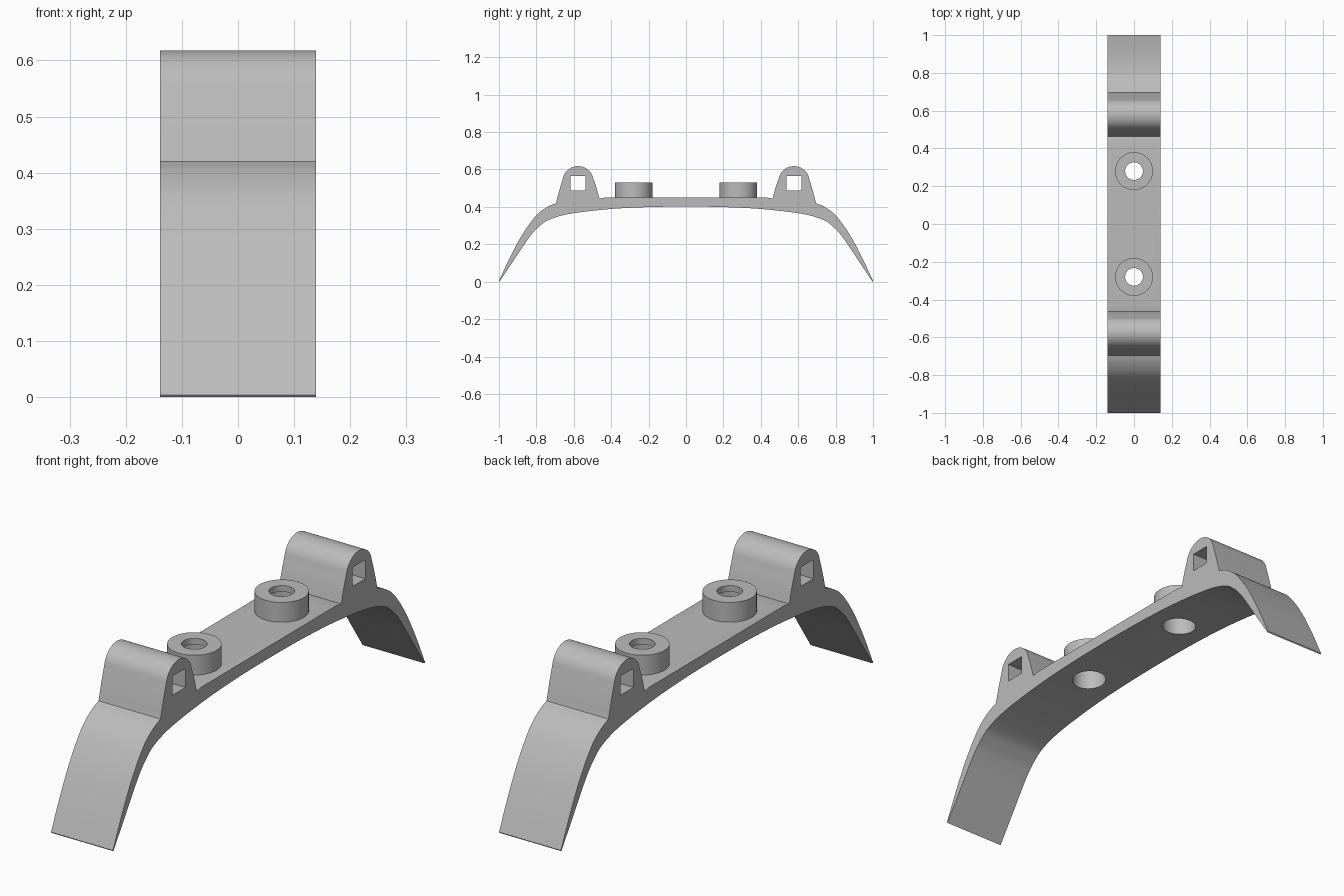
import bpy, bmesh, math
from mathutils import Vector

if "Cube" in bpy.data.objects:
    bpy.data.objects.remove(bpy.data.objects["Cube"], do_unlink=True)

HALF_WIDTH = 0.139
BOSS_Y = 0.28
LUG_Y = 0.577

grey = bpy.data.materials.new("plain grey")
grey.use_nodes = True
grey.diffuse_color = (0.5, 0.5, 0.5, 1)
grey.node_tree.nodes["Principled BSDF"].inputs["Base Color"].default_value = grey.diffuse_color


def smooth_path(points, steps=8):
    """Smooth curve through the given points."""
    p = [Vector(q) for q in points]
    p = [2 * p[0] - p[1]] + p + [2 * p[-1] - p[-2]]
    out = []
    for a, b, c, d in zip(p, p[1:], p[2:], p[3:]):
        for i in range(steps):
            t = i / steps
            out.append(0.5 * (2 * b + (c - a) * t + (2 * a - 5 * b + 4 * c - d) * t**2
                              + (3 * b - a - 3 * c + d) * t**3))
    return out + [p[-2]]


def prism(name, outline, half):
    """Extrude a side outline (y, z) across the width."""
    bm = bmesh.new()
    face = bm.faces.new([bm.verts.new((-half, y, z)) for y, z in outline])
    ext = bmesh.ops.extrude_face_region(bm, geom=[face])
    verts = [v for v in ext["geom"] if isinstance(v, bmesh.types.BMVert)]
    bmesh.ops.translate(bm, verts=verts, vec=(2 * half, 0, 0))
    bmesh.ops.recalc_face_normals(bm, faces=bm.faces)
    mesh = bpy.data.meshes.new(name)
    bm.to_mesh(mesh)
    bm.free()
    obj = bpy.data.objects.new(name, mesh)
    bpy.context.collection.objects.link(obj)
    mesh.materials.append(grey)
    return obj


def cylinder(name, y, radius, low, high):
    bpy.ops.mesh.primitive_cylinder_add(vertices=64, radius=radius, depth=high - low,
                                        location=(0, y, (low + high) / 2))
    obj = bpy.context.object
    obj.name = name
    obj.data.materials.append(grey)
    return obj


def combine(target, tool, operation):
    mod = target.modifiers.new(tool.name, "BOOLEAN")
    mod.operation, mod.solver, mod.object = operation, "EXACT", tool
    tool.hide_render = True
    bpy.context.view_layer.objects.active = target
    bpy.ops.object.modifier_apply(modifier=mod.name)
    bpy.data.objects.remove(tool, do_unlink=True)


# Half outline: flat deck, rounded lug, curved leg, then the underside back to the middle
lug_arc = [(LUG_Y - 0.083 * math.cos(a), 0.535 + 0.083 * math.sin(a))
           for a in (math.radians(12 + 156 * i / 24) for i in range(25))]
lug = smooth_path([(0.463, 0.445), (0.478, 0.5), lug_arc[0]], 4)[:-1] + lug_arc
lug += smooth_path([lug_arc[-1], (0.677, 0.49), (0.695, 0.42)], 4)[1:]
leg = smooth_path([(0.695, 0.42), (0.737, 0.402), (0.79, 0.365), (0.84, 0.305),
                   (0.893, 0.222), (0.95, 0.112), (1.0, 0.004)])[1:]
under = smooth_path([(0.997, 0), (0.92, 0.115), (0.837, 0.238), (0.785, 0.295), (0.73, 0.332),
                     (0.62, 0.363), (0.41, 0.388), (0.2, 0.399), (0, 0.402)])
half = [(0.43, 0.45)] + [tuple(p) for p in lug + leg + under]
mirrored = [(-y, z) for y, z in reversed(half[:-1])]
bracket = prism("curved_bracket", half + mirrored, HALF_WIDTH)

for side in (-1, 1):
    # Round boss with a stepped hole through the deck
    combine(bracket, cylinder("boss", side * BOSS_Y, 0.1, 0.43, 0.53), "UNION")
    combine(bracket, cylinder("wide_bore", side * BOSS_Y, 0.067, 0.3, 0.505), "DIFFERENCE")
    combine(bracket, cylinder("narrow_bore", side * BOSS_Y, 0.047, 0.48, 0.6), "DIFFERENCE")
    # Square slot through the lug
    y = side * LUG_Y
    slot = [(y - 0.041, 0.488), (y + 0.041, 0.488), (y + 0.041, 0.565), (y - 0.041, 0.565)]
    combine(bracket, prism("slot", slot, 0.3), "DIFFERENCE")

bpy.ops.object.select_all(action="DESELECT")
bracket.select_set(True)
bpy.context.view_layer.objects.active = bracket
bpy.ops.object.shade_smooth_by_angle(angle=math.radians(25))
